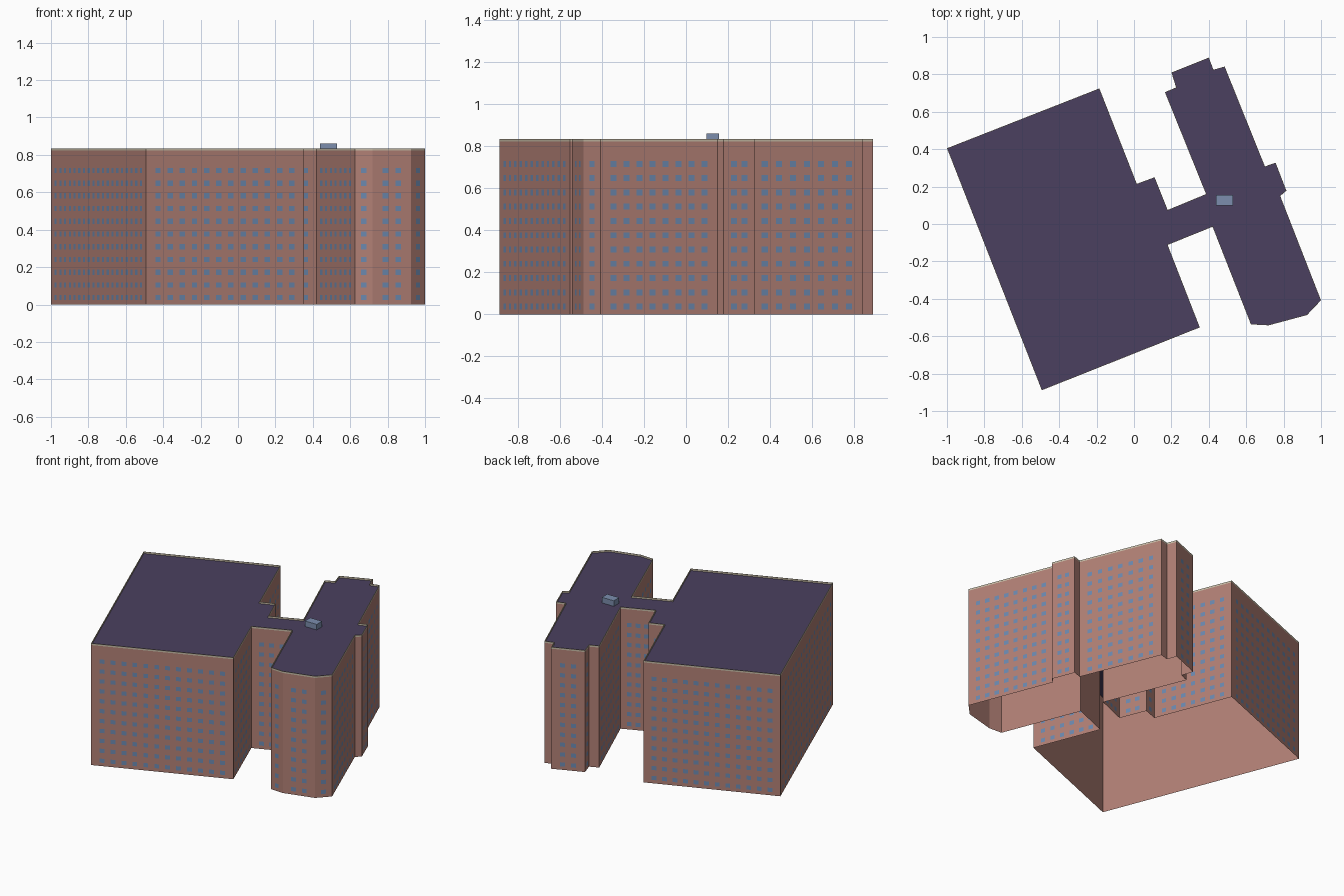
import bpy
import bmesh
from mathutils import Vector

cube = bpy.data.objects.get("Cube")
if cube:
    bpy.data.objects.remove(cube, do_unlink=True)

WALL_TOP, RIM_TOP, RIM_THICK = 0.823, 0.835, 0.003
FLOORS, FIRST_ROW, FLOOR_STEP = 11, 0.037, 0.068
BAY, WIN_W, WIN_H, WIN_GAP = 0.0725, 0.031, 0.028, 0.0006

# Footprint, clockwise: main block, link, narrow wing, back along the link
OUTLINE = [Vector(p) for p in (
    (-1, 0.405), (-0.185, 0.725), (0.015, 0.215), (0.11, 0.25), (0.18, 0.075),
    (0.385, 0.16), (0.165, 0.705), (0.225, 0.73), (0.2, 0.81), (0.4, 0.89),
    (0.425, 0.825), (0.485, 0.842), (0.7, 0.308), (0.757, 0.328), (0.815, 0.178),
    (0.782, 0.15), (1.0, -0.408), (0.925, -0.487), (0.72, -0.542),
    (0.625, -0.537), (0.42, -0.015), (0.18, -0.112), (0.352, -0.553), (-0.493, -0.889))]


def material(name, color):
    m = bpy.data.materials.new(name)
    m.use_nodes = True
    m.diffuse_color = (*color, 1)
    m.node_tree.nodes["Principled BSDF"].inputs["Base Color"].default_value = (*color, 1)
    return m


brick = material("brick", (0.44, 0.215, 0.178))
roofing = material("dark_roof", (0.069, 0.051, 0.116))
stone = material("cream_stone", (0.57, 0.50, 0.38))
glass = material("window_blue", (0.15, 0.25, 0.43))
metal = material("vent_blue_grey", (0.20, 0.27, 0.42))


def finish(bm, name, *mats):
    mesh = bpy.data.meshes.new(name)
    bm.to_mesh(mesh)
    bm.free()
    for m in mats:
        mesh.materials.append(m)
    obj = bpy.data.objects.new(name, mesh)
    bpy.context.collection.objects.link(obj)
    return obj


def outward(a, b):
    d = (b - a).normalized()
    return Vector((-d.y, d.x))


def inset(points, dist):
    """Move every corner inward along its mitre."""
    result = []
    for i, p in enumerate(points):
        n1 = outward(points[i - 1], p)
        n2 = outward(p, points[(i + 1) % len(points)])
        result.append(p - (n1 + n2) * dist / (1 + n1.dot(n2)))
    return result


def ring(bm, points, z):
    return [bm.verts.new((p.x, p.y, z)) for p in points]


def bridge(bm, lower, upper):
    for i in range(len(lower)):
        bm.faces.new((lower[i], lower[i - 1], upper[i - 1], upper[i]))


# Brick walls, open underneath, with the flat roof
bm = bmesh.new()
base, top = ring(bm, OUTLINE, 0), ring(bm, OUTLINE, WALL_TOP)
bridge(bm, base, top)
bm.faces.new(top[::-1]).material_index = 1
finish(bm, "building_walls", brick, roofing)

# Thin stone rim standing on the roof edge
bm = bmesh.new()
inner = inset(OUTLINE, RIM_THICK)
rings = [ring(bm, pts, z) for pts, z in (
    (OUTLINE, WALL_TOP), (OUTLINE, RIM_TOP), (inner, RIM_TOP), (inner, WALL_TOP))]
for lower, upper in zip(rings, rings[1:]):
    bridge(bm, lower, upper)
finish(bm, "roof_rim", stone)

# Window panes, evenly spaced along every wall that is long enough
bm = bmesh.new()
for i, b in enumerate(OUTLINE):
    a = OUTLINE[i - 1]
    length = (b - a).length
    half = (b - a) / length * WIN_W / 2
    count = int(length / BAY)
    for k in range(count):
        mid = a.lerp(b, (k + 1) / (count + 1)) + outward(a, b) * WIN_GAP
        l, r = mid + half, mid - half
        for floor in range(FLOORS):
            z = FIRST_ROW + floor * FLOOR_STEP
            low, high = z - WIN_H / 2, z + WIN_H / 2
            bm.faces.new([bm.verts.new((p.x, p.y, h)) for p, h in (
                (l, low), (r, low), (r, high), (l, high))])
finish(bm, "windows", glass)

# Rooftop vent box
bm = bmesh.new()
bmesh.ops.create_cube(bm, size=1)
vent = finish(bm, "roof_vent", metal)
vent.scale = (0.09, 0.058, 0.038)
vent.location = (0.484, 0.127, 0.842)
